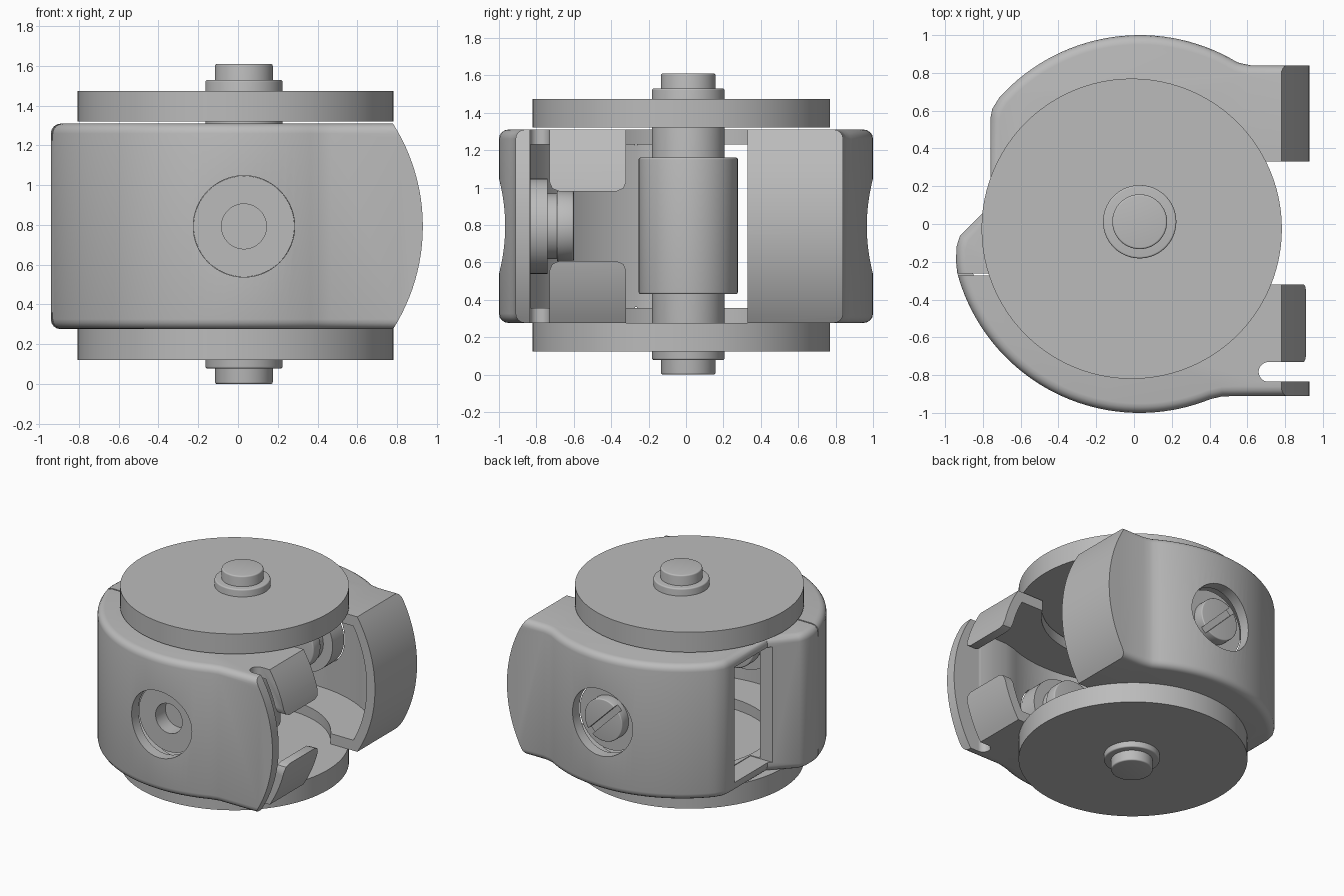
import bpy, bmesh, math
from mathutils import Vector

old = bpy.data.objects.get("Cube")
if old:
    bpy.data.objects.remove(old, do_unlink=True)

GREY = (0.5, 0.5, 0.5, 1)
metal = bpy.data.materials.new("plain grey metal")
metal.diffuse_color = GREY
metal.use_nodes = True
metal.node_tree.nodes["Principled BSDF"].inputs["Base Color"].default_value = GREY

MID = 0.793          # middle height
BOT, TOP = 0.276, 1.31
WALL = 0.08
CX = 0.03            # shell and axle centre


def finish(name, bm):
    bmesh.ops.recalc_face_normals(bm, faces=bm.faces)
    mesh = bpy.data.meshes.new(name)
    bm.to_mesh(mesh)
    bm.free()
    mesh.materials.append(metal)
    obj = bpy.data.objects.new(name, mesh)
    bpy.context.collection.objects.link(obj)
    return obj


def prism(name, points, lo, hi, axis="z", rim=0):
    """Extrude a flat outline along an axis, optionally rounding both rims."""
    place = {"x": lambda a, b: (lo, a, b), "y": lambda a, b: (a, lo, b),
             "z": lambda a, b: (a, b, lo)}[axis]
    step = Vector([(hi - lo) * (axis == k) for k in "xyz"])
    bm = bmesh.new()
    face = bm.faces.new([bm.verts.new(place(*p)) for p in points])
    new = bmesh.ops.extrude_face_region(bm, geom=[face])["geom"]
    bmesh.ops.translate(bm, verts=[g for g in new if isinstance(g, bmesh.types.BMVert)], vec=step)
    if rim:
        bmesh.ops.recalc_face_normals(bm, faces=bm.faces)
        edges = [e for e in bm.edges if abs((e.verts[0].co - e.verts[1].co).dot(step)) < 1e-6]
        bmesh.ops.bevel(bm, geom=edges, offset=rim, segments=4, profile=0.5, affect="EDGES")
    return finish(name, bm)


def arc(cx, cy, r, start, end, n):
    angles = [math.radians(start + (end - start) * i / n) for i in range(n + 1)]
    return [(cx + r * math.cos(a), cy + r * math.sin(a)) for a in angles]


def disc(name, cx, cy, r, lo, hi, axis="z", rim=0):
    return prism(name, arc(cx, cy, r, 0, 360, 96)[:-1], lo, hi, axis, rim)


def box(name, x, y, z):
    return prism(name, [(x[0], y[0]), (x[1], y[0]), (x[1], y[1]), (x[0], y[1])], *z)


def inset(points, d):
    """Offset a counter-clockwise outline inwards with mitred corners."""
    out = []
    for i, p in enumerate(points):
        a, p, b = Vector(points[i - 1]), Vector(p), Vector(points[(i + 1) % len(points)])
        u, v = (p - a).normalized(), (b - p).normalized()
        n1, n2 = Vector((-u.y, u.x)), Vector((-v.y, v.x))
        out.append(tuple(p + (n1 + n2) * d / (1 + n1.dot(n2))))
    return out


def boolean(obj, operation, cutters):
    bpy.context.view_layer.objects.active = obj
    for cutter in cutters:
        mod = obj.modifiers.new("cut", "BOOLEAN")
        mod.operation, mod.object, mod.solver = operation, cutter, "EXACT"
        bpy.ops.object.modifier_apply(modifier=mod.name)
        bpy.data.objects.remove(cutter, do_unlink=True)


def bowed_end(r):
    """Side profile whose +x end is an arc."""
    return prism("end_tool", [(-2, -0.2), (0.3, -0.2)] + arc(-0.036, MID, r, -65, 65, 48)
                 + [(0.3, 1.8), (-2, 1.8)], -2, 2, "y")


# Shell: round body with a flat side, a pointed lip and two straight ends
outline = ([(1.2, -0.91), (1.2, 0.84), (0.62, 0.84), (0.57, 0.85)]
           + arc(CX, 0, 1, 59, 138, 30)
           + [(-0.75, 0.61), (-0.76, 0.56), (-0.76, 0.1), (-0.92, -0.06),
              (-0.94, -0.12), (-0.942, -0.2)]
           + arc(CX, 0, 1, 195, 292, 40) + [(0.47, -0.912)])
shell = prism("shell", outline, BOT, TOP, rim=0.05)
boolean(shell, "INTERSECT", [bowed_end(0.966)])
cavity = prism("cavity", inset(outline, WALL), BOT + WALL, TOP - WALL)
boolean(cavity, "INTERSECT", [bowed_end(0.966 - 0.07)])

# Mouth cutter leaves an upper and a lower tab beside the front wall
half = [(-0.835, 2), (-0.73, 2), (-0.73, 1.03), (-0.715, 0.995), (-0.68, 0.98),
        (-0.37, 0.98), (-0.335, 0.995), (-0.32, 1.03), (-0.32, 2), (0.33, 2)]
mouth = half + [(y, 2 * MID - z) for y, z in reversed(half)]
boolean(shell, "DIFFERENCE", [
    cavity,
    prism("mouth", mouth, 0.71, 2, "x"),
    disc("slot_end", 0.712, -0.783, 0.052, -1, 3),
    box("roller_gap", (0.2, 1.5), (-0.32, 0.33), (-1, 3)),
    disc("plate_hole", CX, 0, 0.62, -1, 3),
    box("window", (-1.2, -0.6), (0.075, 0.5), (BOT + 0.075, TOP - 0.075)),
    disc("pivot_hole", CX, MID, 0.255, -2, 2, "y"),
    box("upper_seam", (-1.2, -0.7), (-0.272, -0.262), (TOP - 0.085, 2)),
    box("lower_seam", (-1.2, -0.7), (-0.272, -0.262), (-1, BOT + 0.085)),
])

# Round discs above and below
parts = [shell]
for name, lo in (("lower_disc", 0.122), ("upper_disc", 1.32)):
    parts.append(disc(name, -0.012, -0.025, 0.795, lo, lo + 0.154))

# Axle, collar and roller
for name, r, lo, hi in (("axle_pin", 0.145, 0, 1.61), ("axle_collar", 0.194, 0.078, 1.53),
                        ("roller", 0.265, 0.43, 1.16)):
    parts.append(disc(name, CX, 0.012, r, lo, hi, rim=0.01))

# Stepped pivots in the front and back walls
for side, sign in (("front", -1), ("back", 1)):
    flange = disc(side + "_pivot_flange", CX, MID, 0.254, sign * 0.74, sign * 0.88, "y")
    neck = disc(side + "_pivot_neck", CX, MID, 0.175, sign * 0.68, sign * 0.75, "y")
    tip = disc(side + "_pivot_tip", CX, MID, 0.19, sign * 0.6, sign * 0.69, "y", 0.01)
    if sign < 0:
        boolean(flange, "DIFFERENCE", [disc("socket", CX, MID, 0.113, -1, -0.76, "y")])
    parts += [flange, neck, tip]

# Slotted screw head on the back
screw = disc("screw_head", CX, MID, 0.16, 0.87, 0.96, "y", 0.008)
d, w = 0.2, 0.017
slot = [(CX + s * d + t * w, MID - s * d + t * w)
        for s, t in ((-1, -1), (1, -1), (1, 1), (-1, 1))]
boolean(screw, "DIFFERENCE", [prism("slot", slot, 0.92, 1.1, "y")])
parts.append(screw)

bpy.ops.object.select_all(action="DESELECT")
for obj in parts:
    obj.select_set(True)
bpy.context.view_layer.objects.active = shell
bpy.ops.object.shade_smooth_by_angle(angle=math.radians(32))
